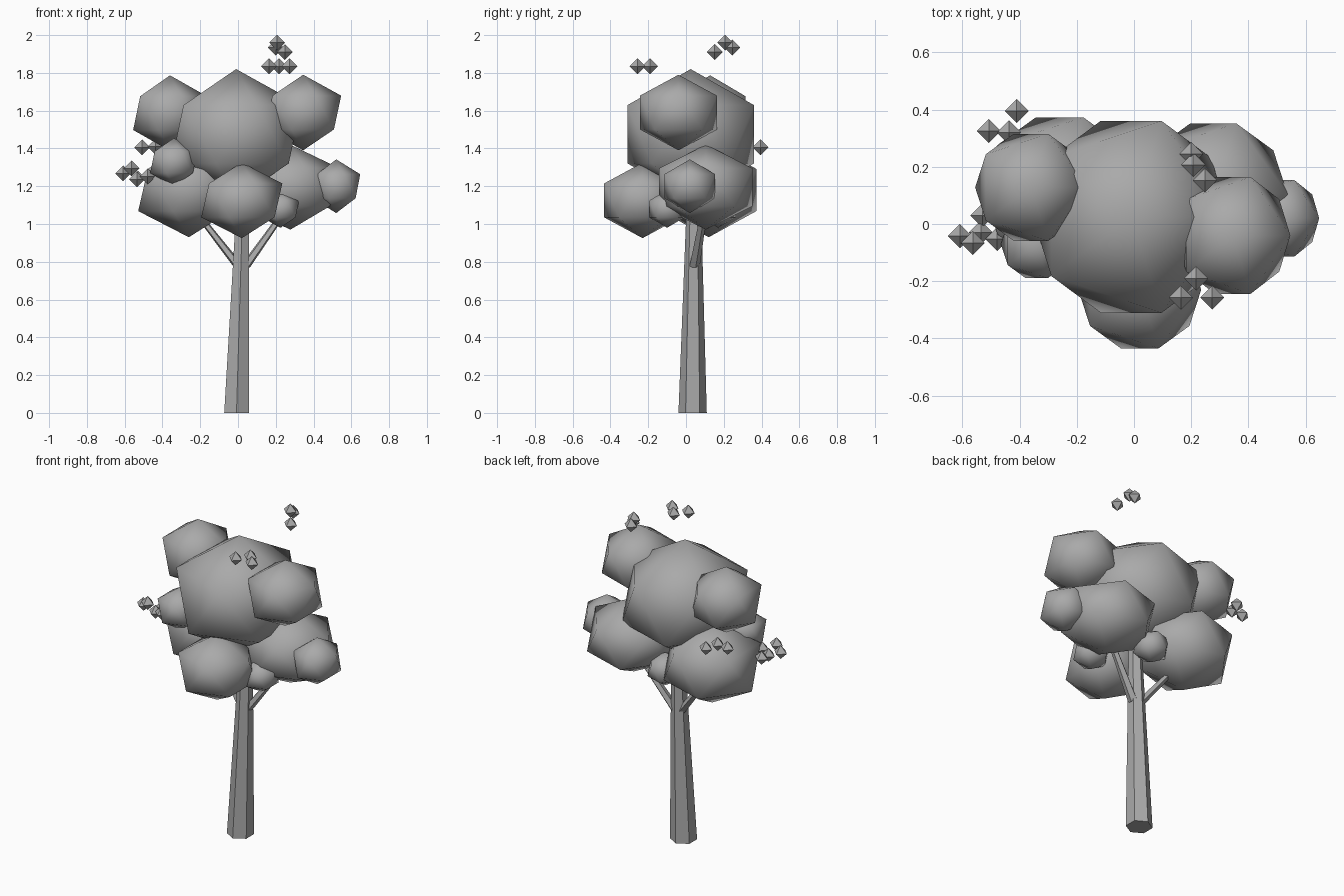
import bpy, bmesh
from mathutils import Vector, Matrix

if "Cube" in bpy.data.objects:
    bpy.data.objects.remove(bpy.data.objects["Cube"])

grey = bpy.data.materials.new("plain_grey")
grey.diffuse_color = (0.4, 0.4, 0.4, 1.0)
grey.use_nodes = True
grey.node_tree.nodes["Principled BSDF"].inputs["Base Color"].default_value = grey.diffuse_color


def finish(bm, name, smooth=False):
    mesh = bpy.data.meshes.new(name)
    for f in bm.faces:
        f.smooth = smooth
    bm.to_mesh(mesh)
    bm.free()
    mesh.materials.append(grey)
    obj = bpy.data.objects.new(name, mesh)
    bpy.context.collection.objects.link(obj)
    return obj


def limb(name, a, b, ra, rb, sides):
    """Tapered prism between two points, with rings kept level."""
    bm = bmesh.new()
    bmesh.ops.create_cone(bm, cap_ends=True, segments=sides, radius1=ra, radius2=rb, depth=1.0)
    a, b = Vector(a), Vector(b)
    for v in bm.verts:
        centre = a if v.co.z < 0 else b
        v.co = Vector((v.co.x, v.co.y, 0)) + centre
    return finish(bm, name)


def leaf_clump(name, centre, radii):
    bm = bmesh.new()
    m = Matrix.Translation(centre) @ Matrix.Diagonal((*radii, 1.0))
    bmesh.ops.create_icosphere(bm, subdivisions=1, radius=1.0, matrix=m)
    return finish(bm, name, smooth=True)


def fruit(name, centre, r=0.042):
    bm = bmesh.new()
    bmesh.ops.create_uvsphere(bm, u_segments=4, v_segments=2, radius=r,
                              matrix=Matrix.Translation(centre))
    return finish(bm, name)


# Trunk and branches
limb("trunk", (-0.008, 0.035, 0), (0.028, 0.042, 1.2), 0.075, 0.035, 6)
limb("branch_left", (0.0, 0.045, 0.78), (-0.25, 0.09, 1.1), 0.03, 0.018, 5)
limb("branch_right", (0.035, 0.042, 0.77), (0.27, 0.1, 1.1), 0.03, 0.018, 5)

# Foliage: centre and radii
clumps = {
    "foliage_main": ((-0.01, 0.025, 1.475), (0.385, 0.394, 0.345)),
    "foliage_upper_left": ((-0.36, 0.128, 1.587), (0.218, 0.22, 0.2)),
    "foliage_upper_right": ((0.345, -0.04, 1.59), (0.225, 0.24, 0.2)),
    "foliage_lower_front": ((0.02, -0.23, 1.125), (0.24, 0.24, 0.2)),
    "foliage_lower_right": ((0.277, 0.105, 1.195), (0.29, 0.29, 0.225)),
    "foliage_lower_left": ((-0.26, 0.12, 1.18), (0.3, 0.297, 0.25)),
    "foliage_small_left": ((-0.34, -0.07, 1.327), (0.14, 0.14, 0.128)),
    "foliage_small_right": ((0.52, 0.02, 1.2), (0.142, 0.158, 0.142)),
    "foliage_tuft_front": ((0.225, -0.1, 1.08), (0.11, 0.11, 0.1)),
    "foliage_tuft_back": ((0.02, 0.17, 1.08), (0.11, 0.11, 0.1)),
}
for name, (centre, radii) in clumps.items():
    leaf_clump(name, centre, radii)

# Small octahedral fruits floating in clusters
clusters = {
    "fruit_front": [(0.217, -0.19, 1.835), (0.164, -0.257, 1.835), (0.273, -0.257, 1.835)],
    "fruit_top": [(0.2, 0.245, 1.935), (0.207, 0.207, 1.96), (0.248, 0.152, 1.91)],
    "fruit_back": [(-0.41, 0.395, 1.406), (-0.507, 0.325, 1.406), (-0.437, 0.32, 1.41)],
    "fruit_left": [(-0.608, -0.042, 1.268), (-0.563, -0.066, 1.295), (-0.535, -0.03, 1.236),
                   (-0.478, -0.052, 1.252), (-0.53, 0.03, 1.24)],
}
for name, points in clusters.items():
    for i, p in enumerate(points):
        fruit(f"{name}_{i + 1}", p)
